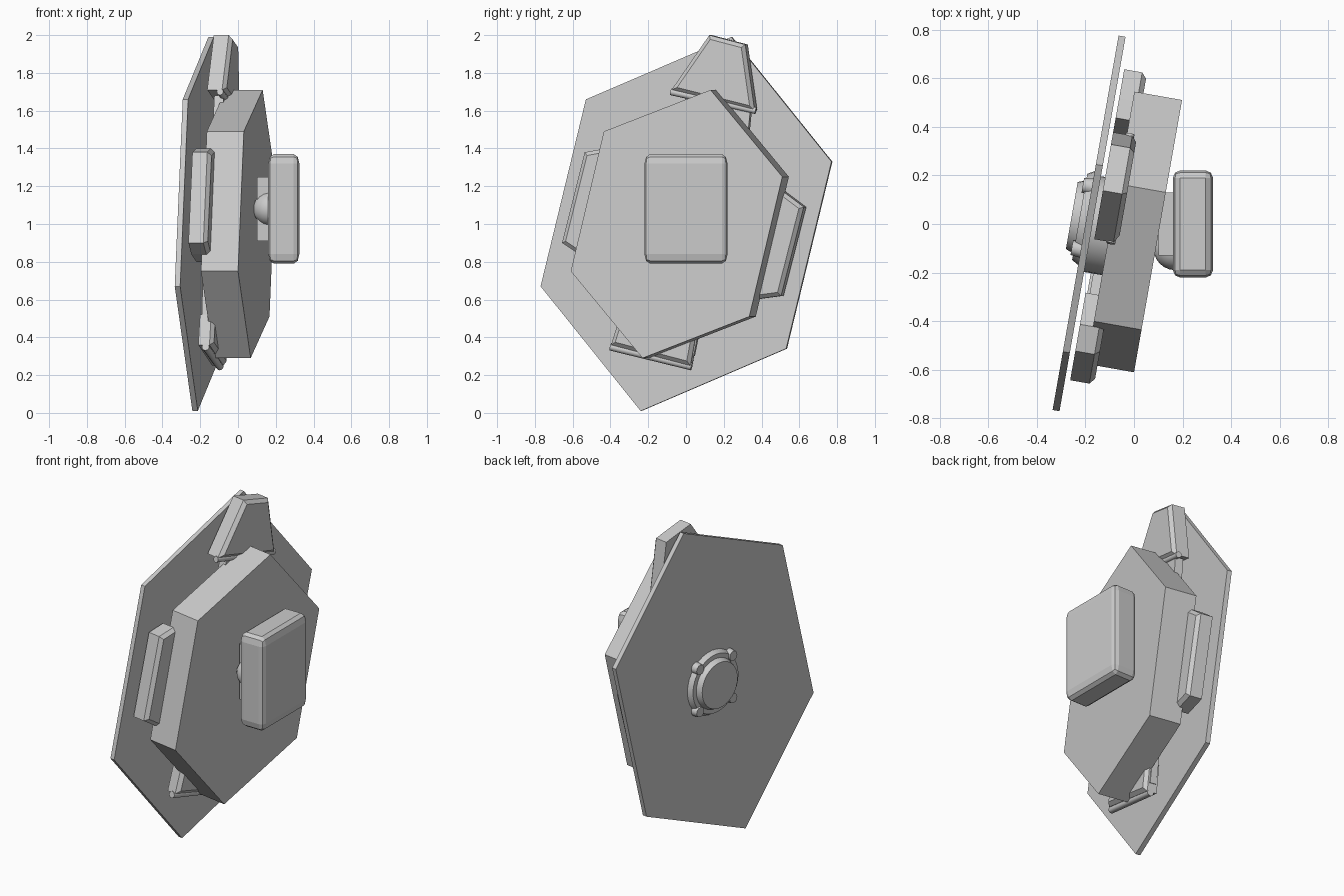
import bpy, bmesh, math
from mathutils import Matrix, Vector

cube = bpy.data.objects.get("Cube")
if cube:
    bpy.data.objects.remove(cube, do_unlink=True)

grey = bpy.data.materials.new("light grey")
grey.use_nodes = True
grey.diffuse_color = (0.6, 0.6, 0.6, 1)
grey.node_tree.nodes["Principled BSDF"].inputs["Base Color"].default_value = (0.6, 0.6, 0.6, 1)

# Everything but the front box turns about the vertical axis by this angle
S, C = math.sin(math.radians(10)), math.cos(math.radians(10))
TURN = Matrix(((S, 0, C), (C, 0, -S), (0, 1, 0))).to_4x4()


def add(name, bm, matrix=Matrix()):
    bmesh.ops.recalc_face_normals(bm, faces=bm.faces)
    mesh = bpy.data.meshes.new(name)
    bm.to_mesh(mesh)
    bm.free()
    mesh.materials.append(grey)
    mesh.transform(matrix)
    obj = bpy.data.objects.new(name, mesh)
    bpy.context.collection.objects.link(obj)
    return obj


def smooth(obj):
    bpy.ops.object.select_all(action="DESELECT")
    obj.select_set(True)
    bpy.context.view_layer.objects.active = obj
    bpy.ops.object.shade_smooth_by_angle(angle=math.radians(35))


def slab(name, outline, back, front, bevel=0):
    """Prism from a side outline (y, z) given on its front face."""
    bm = bmesh.new()
    pts = [((y + front * S) / C, z) for y, z in outline]
    low = [bm.verts.new((u, z, back)) for u, z in pts]
    high = [bm.verts.new((u, z, front)) for u, z in pts]
    bm.faces.new(low)
    top = bm.faces.new(high)
    for i in range(len(pts)):
        j = (i + 1) % len(pts)
        bm.faces.new((low[i], low[j], high[j], high[i]))
    if bevel:
        bmesh.ops.bevel(bm, geom=list(top.edges), offset=bevel, segments=1, affect="EDGES")
    return add(name, bm, TURN)


def disc(name, u, z, r1, r2, back, front, sides=32):
    bm = bmesh.new()
    bmesh.ops.create_cone(bm, cap_ends=True, segments=sides, radius1=r1, radius2=r2,
                          depth=front - back,
                          matrix=Matrix.Translation((u, z, (front + back) / 2)))
    smooth(add(name, bm, TURN))


def rod(name, start, end, n, radius):
    """Round bar between two side points at depth n."""
    a, b = (TURN @ Vector(((y + n * S) / C, z, n)) for y, z in (start, end))
    bm = bmesh.new()
    spin = (b - a).to_track_quat("Z", "Y").to_matrix().to_4x4()
    bmesh.ops.create_cone(bm, cap_ends=True, segments=12, radius1=radius, radius2=radius,
                          depth=(b - a).length, matrix=Matrix.Translation((a + b) / 2) @ spin)
    smooth(add(name, bm))


def block(name, lo, hi, bevel=0, squash=1):
    lo, hi = Vector(lo), Vector(hi)
    size = hi - lo
    bm = bmesh.new()
    bmesh.ops.create_cube(bm, size=1)
    bmesh.ops.scale(bm, vec=(size.x, size.y, size.z / squash), verts=bm.verts)
    if bevel:
        bmesh.ops.bevel(bm, geom=list(bm.edges), offset=bevel, segments=2, profile=0.5,
                        affect="EDGES")
    bmesh.ops.scale(bm, vec=(1, 1, squash), verts=bm.verts)
    return add(name, bm, Matrix.Translation((lo + hi) / 2))


def hexagon(centre_y, half):
    """Six points from three, by point symmetry about the centre."""
    return [(centre_y + s * y, 1 + s * z) for s in (1, -1) for y, z in half]


# Large rear plate and thick body
slab("rear_plate", hexagon(0, [(0.24, 0.99), (0.77, 0.33), (0.53, -0.66)]), -0.197, -0.168)
slab("body", hexagon(-0.05, [(0.18, 0.71), (0.56, 0.25), (0.385, -0.49)]), -0.093, 0.106)
disc("body_axle", -0.03, 1, 0.2, 0.2, -0.17, -0.09)

# Four edge panels
slab("top_panel", [(0.12, 2.0), (0.31, 1.95), (0.36, 1.6), (-0.08, 1.71)], -0.15, -0.05, 0.02)
slab("front_panel", [(-0.54, 1.38), (-0.43, 1.4), (-0.3, 1.3), (-0.42, 0.8),
                     (-0.57, 0.84), (-0.66, 0.9)], -0.147, -0.047, 0.02)
slab("back_panel", [(0.5, 1.18), (0.62, 1.09), (0.5, 0.62), (0.35, 0.6),
                    (0.3, 0.7), (0.42, 1.2)], -0.15, -0.055, 0.02)
slab("bottom_panel", [(-0.4, 0.36), (0.02, 0.25), (0.05, 0.42), (-0.35, 0.52)],
     -0.14, -0.06, 0.02)

# Hinge rods and arms of the top and bottom panels
rod("top_hinge", (-0.08, 1.7), (0.37, 1.6), -0.08, 0.018)
rod("bottom_hinge", (-0.4, 0.35), (0.03, 0.245), -0.1, 0.02)
slab("top_arm", [(0.0, 1.68), (0.34, 1.6), (0.32, 1.4), (-0.05, 1.5)], -0.125, -0.075)
slab("bottom_arm", [(-0.36, 0.4), (0.04, 0.3), (0.1, 0.6), (-0.32, 0.7)], -0.13, -0.09)

# Rear hub with lugs
disc("hub_ring", -0.01, 1, 0.18, 0.2, -0.225, -0.19)
disc("hub_cap", -0.01, 1, 0.14, 0.155, -0.258, -0.22)
for i in range(4):
    a = math.radians(45 + 90 * i)
    disc("hub_lug", -0.01 + 0.185 * math.cos(a), 1 + 0.185 * math.sin(a),
         0.03, 0.035, -0.235, -0.19, 12)

# Front box on its ball mount
block("front_box", (0.16, -0.22, 0.79), (0.325, 0.22, 1.37), 0.03, 1.7)
block("mount_plate", (0.1, -0.13, 0.91), (0.17, 0.13, 1.25))
bm = bmesh.new()
bmesh.ops.create_uvsphere(bm, u_segments=24, v_segments=12, radius=0.09,
                          matrix=Matrix.Translation((0.17, -0.1, 1.08)))
smooth(add("mount_ball", bm))
